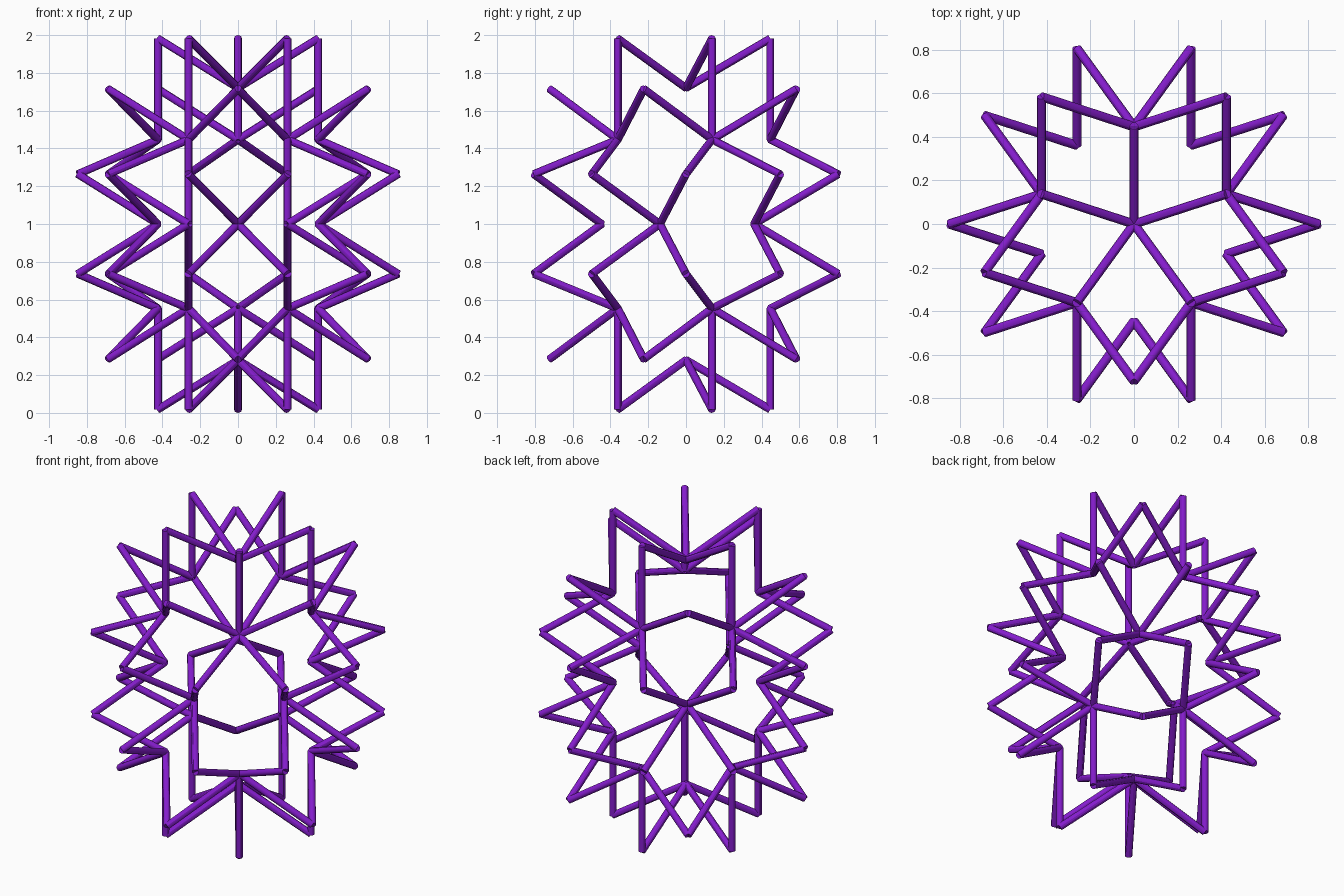
import bpy
from math import sin, cos, radians
from mathutils import Vector

if "Cube" in bpy.data.objects:
    bpy.data.objects.remove(bpy.data.objects["Cube"])

TUBE = 0.021     # strut radius
R = 0.446        # ring radius of the inner vertices

mat = bpy.data.materials.new("purple")
mat.diffuse_color = (0.23, 0.012, 0.60, 1)
mat.use_nodes = True
mat.node_tree.nodes["Principled BSDF"].inputs["Base Color"].default_value = mat.diffuse_color


def ring_point(r, deg, z):
    return Vector((r * cos(radians(deg)), r * sin(radians(deg)), z))


def strut(name, a, b):
    d = b - a
    bpy.ops.mesh.primitive_cylinder_add(
        vertices=12, radius=TUBE, depth=d.length, location=(a + b) / 2,
        rotation=d.to_track_quat('Z', 'Y').to_euler())
    o = bpy.context.object
    o.name = name
    o.data.materials.append(mat)
    bpy.ops.object.shade_smooth_by_angle()


# upper and lower halves mirror each other about z = 1
for s in (1, -1):
    pole = Vector((0, 0, 1 + s * 0.72))
    for k in range(5):
        ang = 90 + 72 * k
        crown = ring_point(R, ang, 1 + s * 0.982)
        node = ring_point(R, ang, 1 + s * 0.447)
        strut("crown_spoke", pole, crown)
        strut("crown_post", crown, node)
        for side in (1, -1):
            # upper star point shared by two neighbouring nodes
            strut("star_strut", node, ring_point(0.722, ang + side * 36, 1 + s * 0.715))
            # outer spike, then back in to the waist vertex
            spike = ring_point(0.848, ang + side * 18, 1 + s * 0.264)
            strut("spike_strut", node, spike)
            strut("waist_strut", spike, ring_point(R, ang + side * 36, 1))
